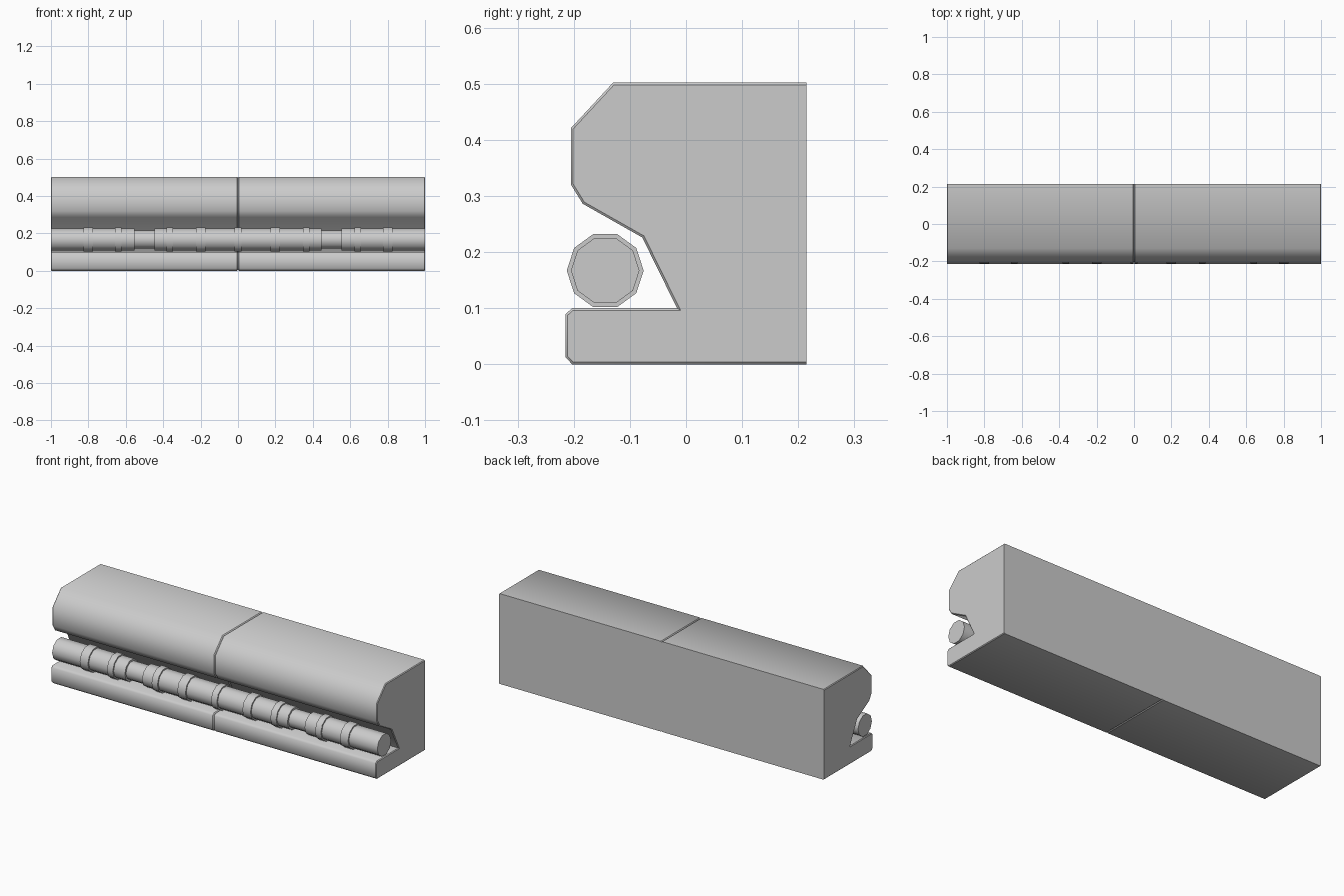
import bpy, bmesh, math
from mathutils import Vector

cube = bpy.data.objects.get("Cube")
if cube:
    bpy.data.objects.remove(cube, do_unlink=True)

grey = bpy.data.materials.new("light_grey")
grey.use_nodes = True
colour = (0.6, 0.6, 0.6, 1)
grey.diffuse_color = colour
grey.node_tree.nodes["Principled BSDF"].inputs["Base Color"].default_value = colour


def loft(name, sections):
    """Skin (x, outline) sections, cap the outer end and mirror across x = 0."""
    bm = bmesh.new()
    rings = [[bm.verts.new((x, y, z)) for y, z in outline] for x, outline in sections]
    n = len(rings[0])
    for a, b in zip(rings, rings[1:]):
        for i in range(n):
            j = (i + 1) % n
            bm.faces.new((a[i], a[j], b[j], b[i]))
    bm.faces.new(rings[-1])
    bmesh.ops.recalc_face_normals(bm, faces=bm.faces)
    # Smooth around the outline, crisp at every step along the length
    for f in bm.faces:
        f.smooth = True
    for e in bm.edges:
        along = abs(e.verts[0].co.x - e.verts[1].co.x) > 1e-5
        e.smooth = along and e.calc_face_angle(0) < math.radians(50)
    mesh = bpy.data.meshes.new(name)
    bm.to_mesh(mesh)
    bm.free()
    mesh.materials.append(grey)
    obj = bpy.data.objects.new(name, mesh)
    bpy.context.collection.objects.link(obj)
    mod = obj.modifiers.new("mirror", "MIRROR")
    mod.merge_threshold = 0.0001
    return obj


def inset(outline, d):
    """Shrink an outline evenly, keeping the flat back in place."""
    pts = [Vector(p) for p in outline]
    back = max(p.x for p in pts)
    result = []
    for i, p in enumerate(pts):
        u = (p - pts[i - 1]).normalized()
        v = (pts[(i + 1) % len(pts)] - p).normalized()
        n1, n2 = Vector((-u.y, u.x)), Vector((-v.y, v.x))
        q = p + (n1 + n2) * d / (1 + n1.dot(n2))
        result.append((back if p.x == back else q.x, q.y))
    return result


# Body: notched block with bevelled ends, meeting in a groove at the middle
body = [(0.215, 0), (0.215, 0.502), (-0.13, 0.502), (-0.205, 0.421),
        (-0.205, 0.32), (-0.184, 0.286), (-0.078, 0.226), (-0.016, 0.1),
        (-0.203, 0.1), (-0.215, 0.089), (-0.215, 0.013), (-0.203, 0)]
small = inset(body, 0.004)
loft("body", [(0, small), (0.005, body), (0.996, body), (1, small)])


# Rod: ten-sided bar with raised collars and a narrow neck on each half
def circle(r):
    return [(-0.144 + r * math.cos(k * math.tau / 10),
             0.167 + r * math.sin(k * math.tau / 10)) for k in range(10)]


BAR, COLLAR, NECK = 0.061, 0.0685, 0.0505
steps = [(0.2, 0.025, COLLAR), (0.365, 0.018, COLLAR), (0.5, 0.053, NECK),
         (0.64, 0.018, COLLAR), (0.8, 0.025, COLLAR)]
rod = [(0, COLLAR), (0.018, COLLAR), (0.018, BAR)]
for x, half, r in steps:
    rod += [(x - half, BAR), (x - half, r), (x + half, r), (x + half, BAR)]
rod.append((1, BAR))
loft("rod", [(x, circle(r)) for x, r in rod])
